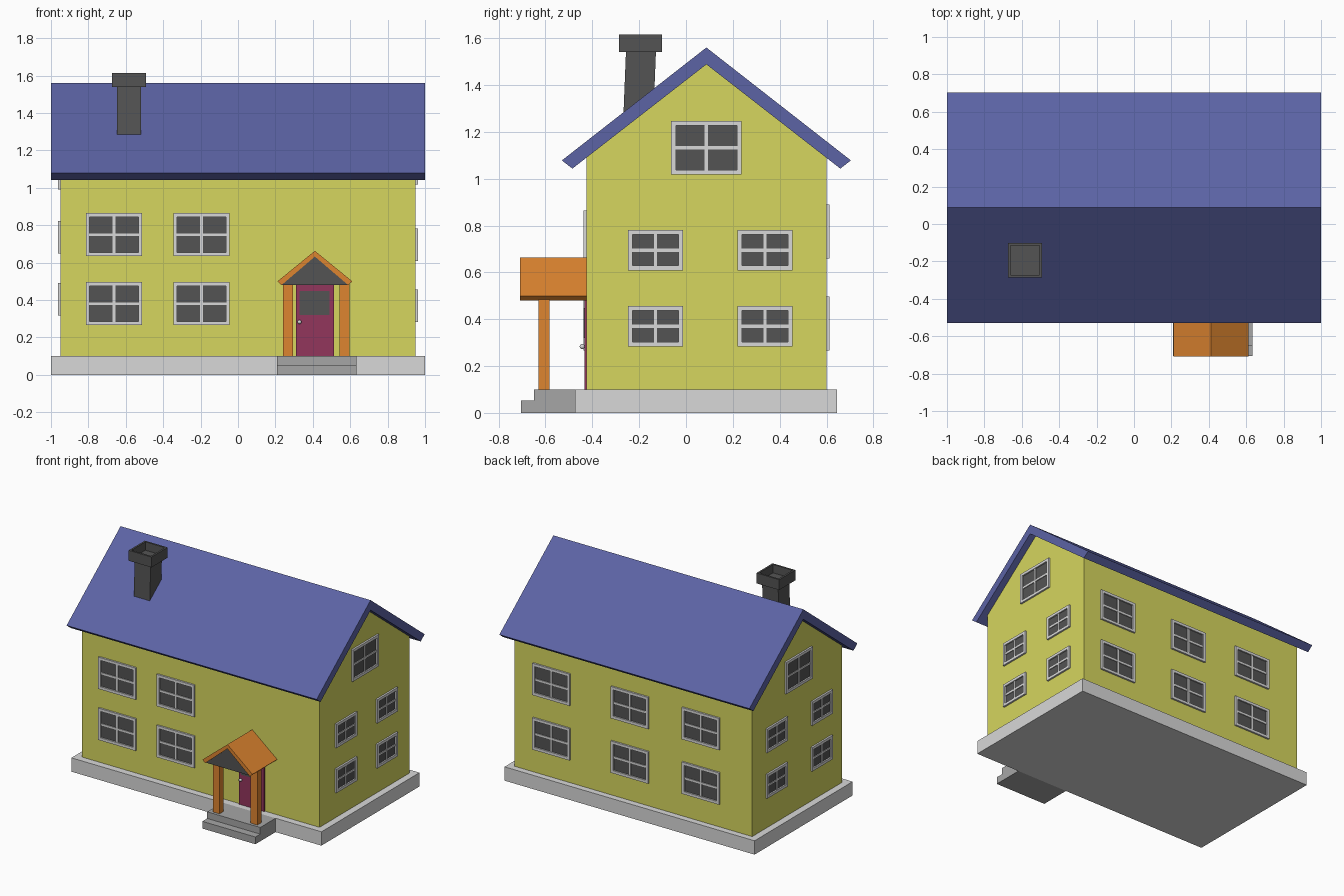
import bpy
import bmesh
from mathutils import Vector

cube = bpy.data.objects.get("Cube")
if cube:
    bpy.data.objects.remove(cube, do_unlink=True)


def material(name, srgb):
    linear = [(c / 255 / 12.92 if c < 11 else ((c / 255 + 0.055) / 1.055) ** 2.4) for c in srgb]
    mat = bpy.data.materials.new(name)
    mat.use_nodes = True
    mat.diffuse_color = (*linear, 1)
    mat.node_tree.nodes["Principled BSDF"].inputs["Base Color"].default_value = (*linear, 1)
    return mat


yellow = material("yellow wall", (214, 214, 94))
blue = material("blue roof", (92, 99, 165))
pale = material("pale grey", (216, 216, 216))
mid = material("step grey", (166, 166, 166))
dark = material("dark grey", (84, 84, 84))
orange = material("orange wood", (222, 133, 48))
plum = material("plum door", (146, 54, 92))


def finish(name, bm, *mats):
    bmesh.ops.recalc_face_normals(bm, faces=bm.faces)
    mesh = bpy.data.meshes.new(name)
    bm.to_mesh(mesh)
    bm.free()
    for mat in mats:
        mesh.materials.append(mat)
    obj = bpy.data.objects.new(name, mesh)
    bpy.context.collection.objects.link(obj)
    return obj


def add_box(bm, lo, hi, index=0):
    lo, hi = Vector(lo), Vector(hi)
    verts = bmesh.ops.create_cube(bm, size=1)["verts"]
    for v in verts:
        v.co = Vector(lo[i] if v.co[i] < 0 else hi[i] for i in range(3))
    for f in {f for v in verts for f in v.link_faces}:
        f.material_index = index


def box(name, lo, hi, mat):
    bm = bmesh.new()
    add_box(bm, lo, hi)
    return finish(name, bm, mat)


def prism(name, profile, axis, start, end, mat):
    """Extrude a profile of (horizontal, z) points along x or y."""
    bm = bmesh.new()
    place = (lambda h, z: (start, h, z)) if axis == "x" else (lambda h, z: (h, start, z))
    face = bm.faces.new([bm.verts.new(place(h, z)) for h, z in profile])
    moved = bmesh.ops.extrude_face_region(bm, geom=[face])["geom"]
    step = Vector((end - start, 0, 0) if axis == "x" else (0, end - start, 0))
    bmesh.ops.translate(bm, vec=step, verts=[v for v in moved if isinstance(v, bmesh.types.BMVert)])
    return finish(name, bm, mat)


def chevron(mid_h, top, half, eave, inner_top, inner_half, inner_eave):
    return [(mid_h, top), (mid_h + half, eave), (mid_h + inner_half, inner_eave), (mid_h, inner_top),
            (mid_h - inner_half, inner_eave), (mid_h - half, eave)]


# Foundation, gabled walls and main roof
FRONT, BACK, SIDE, RIDGE = -0.425, 0.6, 0.95, 0.087
box("foundation", (-1, -0.475, 0), (1, 0.645, 0.1), pale)
prism("walls", [(FRONT, 0.1), (BACK, 0.1), (BACK, 1.09), (RIDGE, 1.49), (FRONT, 1.09)],
      "x", -SIDE, SIDE, yellow)
prism("roof", chevron(RIDGE, 1.56, 0.617, 1.078, 1.488, 0.572, 1.043), "x", -1, 1, blue)

# Chimney stem leans slightly, with a hollow cap
stem = box("chimney_stem", (-0.647, -0.27, 1.2), (-0.519, -0.142, 1.55), dark)
for v in stem.data.vertices:
    if v.co.z > 1.5:
        v.co.y += 0.014
bm = bmesh.new()
add_box(bm, (-0.674, -0.286, 1.54), (-0.492, -0.102, 1.615))
bm.normal_update()
top = max(bm.faces, key=lambda f: f.calc_center_median().z)
bmesh.ops.inset_individual(bm, faces=[top], thickness=0.019)
bmesh.ops.inset_individual(bm, faces=[top], thickness=0.001, depth=-0.06)
finish("chimney_cap", bm, dark)


# Windows: frame, crossbars and glass, built on any of the four walls
def window(name, wall, centre, z, width, height):
    bm = bmesh.new()
    axis, sign, at = {"front": (1, -1, FRONT), "back": (1, 1, BACK),
                      "right": (0, 1, SIDE), "left": (0, -1, -SIDE)}[wall]

    def bar(u0, u1, v0, v1, depth, index=0):
        d = sorted((at - sign * 0.01, at + sign * depth))
        u0, u1 = centre + u0, centre + u1
        if axis == 1:
            add_box(bm, (u0, d[0], z + v0), (u1, d[1], z + v1), index)
        else:
            add_box(bm, (d[0], u0, z + v0), (d[1], u1, z + v1), index)

    w, h, edge, half = width / 2, height / 2, 0.02, 0.007
    for s in (-1, 1):
        bar(*sorted((s * w, s * (w - edge))), -h, h, 0.013)
        bar(edge - w, w - edge, *sorted((s * h, s * (h - edge))), 0.013)
    bar(-half, half, edge - h, h - edge, 0.009)
    bar(edge - w, w - edge, -half, half, 0.0085)
    bar(edge - w, w - edge, edge - h, h - edge, 0.003, 1)
    finish(name, bm, pale, dark)


BIG, SMALL = (0.3, 0.23), (0.235, 0.173)
layout = [("front", (-0.663, -0.195), (0.381, 0.75), BIG),
          ("back", (0.652, 0.024, -0.544), (0.381, 0.775), BIG),
          ("right", (-0.13, 0.337), (0.37, 0.695), SMALL),
          ("left", (-0.186, 0.328), (0.405, 0.735), SMALL),
          ("right", (RIDGE,), (1.132,), BIG),
          ("left", (0.076,), (1.105,), BIG)]
for wall, centres, heights, size in layout:
    for c in centres:
        for z in heights:
            window(f"{wall}_window", wall, c, z, *size)

# Door with glass and knob
box("door", (0.31, FRONT - 0.009, 0.1), (0.513, FRONT + 0.01, 0.482), plum)
box("door_glass", (0.328, FRONT - 0.012, 0.32), (0.488, FRONT, 0.448), dark)
bm = bmesh.new()
bmesh.ops.create_uvsphere(bm, u_segments=12, v_segments=8, radius=0.011)
bmesh.ops.translate(bm, verts=bm.verts, vec=(0.329, FRONT - 0.018, 0.283))
knob = finish("door_knob", bm, pale)
knob.data.shade_smooth()

# Porch: roof, gable infill, posts and steps
PORCH = 0.411
prism("porch_roof", chevron(PORCH, 0.663, 0.2, 0.5, 0.632, 0.178, 0.48), "y", -0.708, FRONT, orange)
prism("porch_gable", [(PORCH - 0.178, 0.481), (PORCH + 0.178, 0.481), (PORCH, 0.633)],
      "y", -0.7, FRONT, dark)
for x in (0.24, 0.543):
    box("porch_post", (x, -0.63, 0.1), (x + 0.053, -0.583, 0.485), orange)
prism("porch_steps", [(-0.705, 0), (-0.705, 0.052), (-0.65, 0.052), (-0.65, 0.1), (-0.475, 0.1), (-0.475, 0)],
      "x", 0.209, 0.633, mid)
